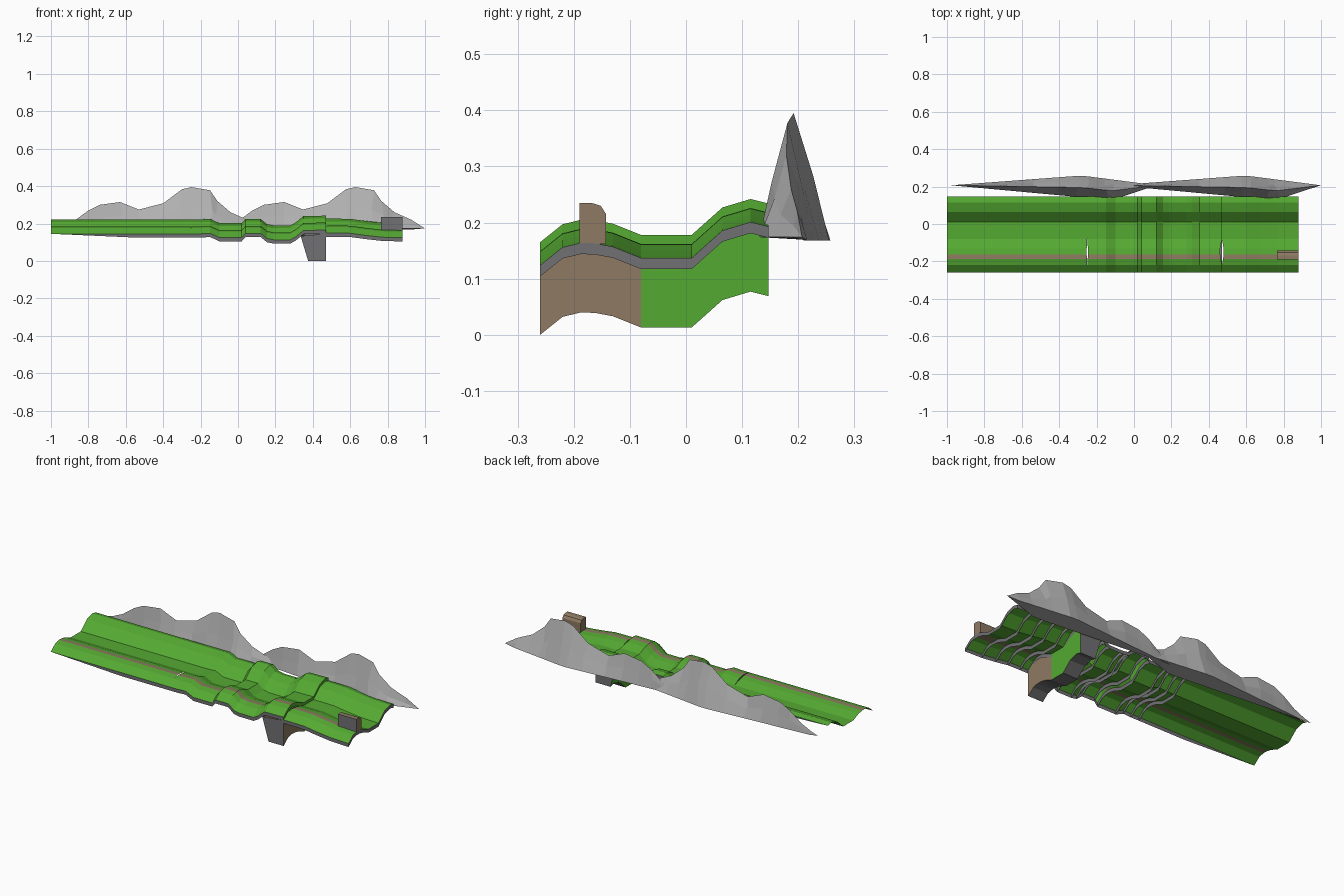
import bpy, bmesh, math, random

if "Cube" in bpy.data.objects:
    bpy.data.objects.remove(bpy.data.objects["Cube"])
random.seed(4)

def material(name, rgb):
    m = bpy.data.materials.new(name)
    m.diffuse_color = (*rgb, 1)
    m.use_nodes = True
    m.node_tree.nodes["Principled BSDF"].inputs["Base Color"].default_value = m.diffuse_color
    return m

GRASS = material("grass green", (0.09, 0.40, 0.032))
EARTH = material("earth brown", (0.27, 0.195, 0.122))
STONE = material("dark stone grey", (0.165, 0.165, 0.175))
ROCK = material("light rock grey", (0.45, 0.45, 0.45))
MATS = [GRASS, EARTH, STONE, ROCK]

# Cross-section of the track bed: y, z relative to its highest point
PROFILE = [(-0.26, -0.077), (-0.22, -0.045), (-0.187, -0.037), (-0.162, -0.038),
           (-0.13, -0.044), (-0.08, -0.064), (0.01, -0.064), (0.065, -0.015),
           (0.115, 0.0), (0.147, -0.008)]

def finish(name, bm, recalc=False):
    if recalc:
        bmesh.ops.recalc_face_normals(bm, faces=bm.faces[:])
    me = bpy.data.meshes.new(name)
    bm.to_mesh(me)
    bm.free()
    for m in MATS:
        me.materials.append(m)
    ob = bpy.data.objects.new(name, me)
    bpy.context.collection.objects.link(ob)
    return ob

def row(bm, x, peak, bulge=0.0):
    """One cross-section; bulge pulls the middle of the path side along x."""
    out = []
    for y, dz in PROFILE:
        t = (y + 0.215) / 0.135
        b = math.sin(math.pi * t) * bulge if 0 < t < 1 else 0
        out.append(bm.verts.new((x + b, y, peak + dz)))
    return out

def strip(bm, a, b, colour):
    for j in range(len(a) - 1):
        f = bm.faces.new((a[j], b[j], b[j + 1], a[j + 1]))
        f.material_index = colour(j)

def skirt_depth(x):
    return 0.02 * min(1, max(0, (x + 1) / 0.45))

def terrain(name, stations, start_bulge=0, end_bulge=0, ribs=True, end_colour=2):
    """Grass sheet with a brown path, edge skirts and ribs underneath."""
    bm = bmesh.new()
    n = len(stations)
    bulges = [start_bulge] + [0] * (n - 2) + [end_bulge]
    tops = [row(bm, x, p, b) for (x, p), b in zip(stations, bulges)]
    lows = [row(bm, x, p - skirt_depth(x), b) for (x, p), b in zip(stations, bulges)]
    for i in range(n - 1):
        strip(bm, tops[i], tops[i + 1], lambda j: 1 if j == 2 else 0)
        for k in (0, -1):
            q = [tops[i][k], lows[i][k], lows[i + 1][k], tops[i + 1][k]]
            bm.faces.new(q if k == 0 else q[::-1]).material_index = 2
    for i in range(n):
        if ribs:
            c = end_colour if i == n - 1 else 2
            strip(bm, lows[i], tops[i], lambda j: c)
    loose = [v for v in bm.verts if not v.link_faces]
    bmesh.ops.delete(bm, geom=loose, context='VERTS')
    return finish(name, bm)

terrain("straight_ground", [(-1, 0.222), (-0.55, 0.222), (-0.25, 0.222)],
        end_bulge=-0.003, ribs=False)
terrain("wavy_ground", [(-0.25, 0.222), (-0.2, 0.222), (-0.15, 0.225), (-0.1, 0.202),
                        (0.02, 0.202), (0.04, 0.225), (0.12, 0.225), (0.155, 0.197),
                        (0.19, 0.19), (0.28, 0.19), (0.31, 0.207), (0.35, 0.24), (0.47, 0.242)],
        start_bulge=0.004, end_bulge=-0.01, end_colour=0)
terrain("sloping_ground", [(0.47, 0.226), (0.52, 0.226), (0.6, 0.225), (0.68, 0.214),
                           (0.77, 0.204), (0.88, 0.201)], start_bulge=0.01)

# Deep cliff below the raised section
bm = bmesh.new()
tl, tr = row(bm, 0.335, 0.21), row(bm, 0.47, 0.223)
bl, br = row(bm, 0.375, 0.077), row(bm, 0.47, 0.077)
side = lambda j: 1 if j < 5 else 0
strip(bm, br, tr, side)
strip(bm, tl, bl, side)
strip(bm, bl, br, lambda j: 2)
for k in (0, -1):
    bm.faces.new((tl[k], bl[k], br[k], tr[k])).material_index = 2
finish("cliff", bm, True)

# Log-shaped end block on the path, stone on the front side
bm = bmesh.new()
outline = [(-0.19, 0.162), (-0.19, 0.235), (-0.168, 0.235), (-0.152, 0.23),
           (-0.143, 0.216), (-0.143, 0.162)]
ends = [[bm.verts.new((x, y, z)) for y, z in outline] for x in (0.765, 0.88)]
for i in range(len(outline)):
    k = (i + 1) % len(outline)
    f = bm.faces.new((ends[0][i], ends[0][k], ends[1][k], ends[1][i]))
    f.material_index = 2 if i == 0 else 1
for e in ends:
    bm.faces.new(e).material_index = 1
finish("end_block", bm, True)

# Mountain range: ridge line (x, z) over a spindle-shaped base
RIDGE = [(-0.93, 0.19), (-0.87, 0.218), (-0.8, 0.27), (-0.74, 0.3), (-0.63, 0.315),
         (-0.53, 0.275), (-0.4, 0.308), (-0.3, 0.383), (-0.25, 0.395), (-0.15, 0.378),
         (-0.11, 0.32), (-0.04, 0.26), (0.05, 0.22)]
X0, X1, BASE = -0.978, 0.122, 0.168

def edge(x, xm, ym):
    t = (x - X0) / (xm - X0) if x < xm else (X1 - x) / (X1 - xm)
    return 0.207 + (ym - 0.207) * t

def mountain(name, dx):
    bm = bmesh.new()
    rings = []
    for i, (x, z) in enumerate(RIDGE):
        fy, by = edge(x, -0.12, 0.128), edge(x, -0.28, 0.259)
        ry = fy + (by - fy) * 0.45
        h = z - BASE
        w = 0.06 if i % 2 else -0.06
        pts = [(0, fy, BASE + 0.006),
               (random.uniform(-.02, .02), fy + (ry - fy) * (0.5 - w), BASE + h * 0.5),
               (0, ry, z),
               (random.uniform(-.02, .02), by + (ry - by) * (0.5 + w), BASE + h * 0.5),
               (0, by, BASE)]
        rings.append([bm.verts.new((x + a + dx, y, c)) for a, y, c in pts])
    for a, b in zip(rings, rings[1:]):
        for j in range(5):
            k = (j + 1) % 5
            bm.faces.new((a[j], b[j], b[k], a[k]))
    for ring, x in ((rings[0], X0), (rings[-1], X1)):
        tip = bm.verts.new((x + dx, 0.207, 0.174))
        for j in range(5):
            bm.faces.new((ring[j], ring[(j + 1) % 5], tip))
    for f in bm.faces:
        f.material_index = 3
    finish(name, bm, True)

mountain("left_mountains", 0)
mountain("right_mountains", 0.877)
